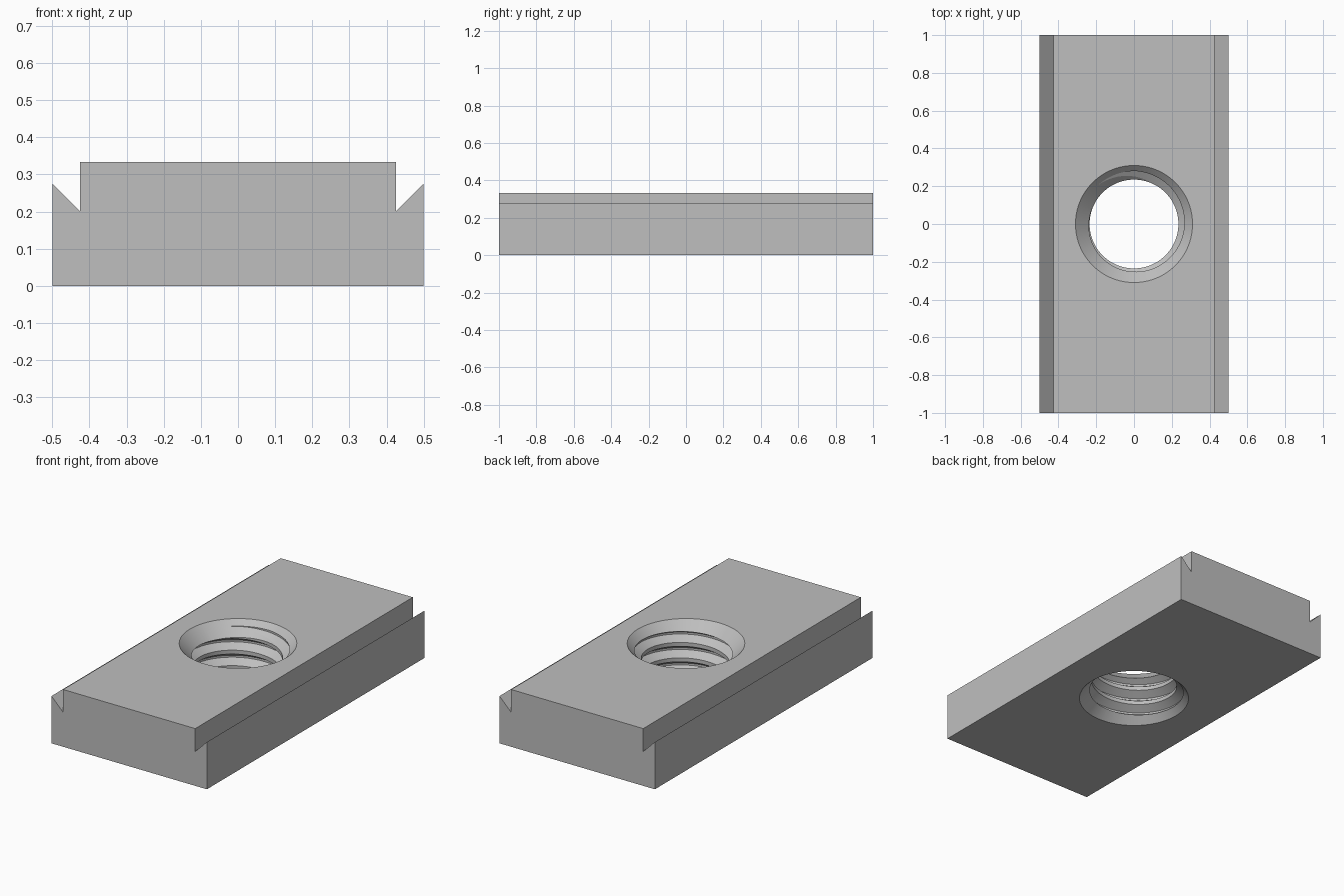
import bpy, bmesh
from math import sin, cos, pi, radians

cube = bpy.data.objects.get("Cube")
if cube:
    bpy.data.objects.remove(cube, do_unlink=True)

HEIGHT, PITCH, MINOR, MAJOR = 0.333, 0.09, 0.235, 0.28
SEG = 96

steel = bpy.data.materials.new("light_grey_steel")
steel.use_nodes = True
steel.diffuse_color = (0.52, 0.52, 0.52, 1)
steel.node_tree.nodes["Principled BSDF"].inputs["Base Color"].default_value = steel.diffuse_color


def finish(bm, name):
    bmesh.ops.recalc_face_normals(bm, faces=bm.faces[:])
    mesh = bpy.data.meshes.new(name)
    bm.to_mesh(mesh)
    bm.free()
    mesh.materials.append(steel)
    obj = bpy.data.objects.new(name, mesh)
    bpy.context.collection.objects.link(obj)
    return obj


def make_block():
    # Cross-section with an angled groove along each upper edge
    half = [(0.5, 0), (0.5, 0.275), (0.425, 0.2), (0.425, HEIGHT)]
    outline = half + [(-x, z) for x, z in reversed(half)]
    bm = bmesh.new()
    face = bm.faces.new([bm.verts.new((x, -1, z)) for x, z in outline])
    ext = bmesh.ops.extrude_face_region(bm, geom=[face])
    moved = [v for v in ext["geom"] if isinstance(v, bmesh.types.BMVert)]
    bmesh.ops.translate(bm, verts=moved, vec=(0, 2, 0))
    return finish(bm, "slot_nut_block")


def make_thread_cutter():
    # One pitch: root flat, flank, crest flat, flank, swept as a helix
    tooth = [(0, MAJOR), (0.125, MAJOR), (0.4375, MINOR), (0.6875, MINOR)]
    n, turns = len(tooth), 9
    bm = bmesh.new()
    rows = []
    for k in range(n * turns):
        part, r = tooth[k % n]
        z0 = (k // n + part - 3) * PITCH
        rows.append([bm.verts.new((r * cos(2 * pi * j / SEG), r * sin(2 * pi * j / SEG),
                                   z0 + PITCH * j / SEG)) for j in range(SEG)])

    def vert(j, k):
        # The seam joins each row to the one a full pitch higher
        return rows[k][j] if j < SEG else rows[k + n][0]

    for k in range(len(rows) - 1):
        for j in range(SEG):
            if j < SEG - 1 or k + 1 + n < len(rows):
                bm.faces.new((vert(j, k), vert(j + 1, k), vert(j + 1, k + 1), vert(j, k + 1)))
    # Close both ends with fans
    rim = [e for e in bm.edges if e.is_boundary]
    low = bm.verts.new((0, 0, -3 * PITCH))
    high = bm.verts.new((0, 0, (turns - 3) * PITCH))
    for e in rim:
        mid = (e.verts[0].co.z + e.verts[1].co.z) / 2
        bm.faces.new((*e.verts, low if mid < HEIGHT / 2 else high))
    return finish(bm, "thread_cutter")


def make_cone_cutter(name, radius, z, direction):
    # 45 degree cone, with its wide end just outside the block
    bm = bmesh.new()
    extra = 0.05
    outer = z + direction * extra
    ring = [bm.verts.new(((radius + extra) * cos(2 * pi * j / SEG),
                          (radius + extra) * sin(2 * pi * j / SEG), outer)) for j in range(SEG)]
    tip = bm.verts.new((0, 0, z - direction * radius))
    bm.faces.new(ring)
    for a, b in zip(ring, ring[1:] + ring[:1]):
        bm.faces.new((a, b, tip))
    return finish(bm, name)


block = make_block()
cutters = [make_thread_cutter(),
           make_cone_cutter("top_countersink_cutter", 0.31, HEIGHT, 1),
           make_cone_cutter("bottom_countersink_cutter", 0.3, 0, -1)]

# Cut the threaded hole and its countersinks
for cutter in cutters:
    mod = block.modifiers.new(cutter.name, "BOOLEAN")
    mod.operation = "DIFFERENCE"
    mod.solver = "EXACT"
    mod.object = cutter
bpy.context.view_layer.update()
result = bpy.data.meshes.new_from_object(block.evaluated_get(bpy.context.evaluated_depsgraph_get()))
block.modifiers.clear()
block.data = result
for cutter in cutters:
    bpy.data.objects.remove(cutter, do_unlink=True)

# Smooth the round surfaces and keep the edges crisp
bpy.ops.object.select_all(action="DESELECT")
block.select_set(True)
bpy.context.view_layer.objects.active = block
bpy.ops.object.shade_smooth_by_angle(angle=radians(12))
